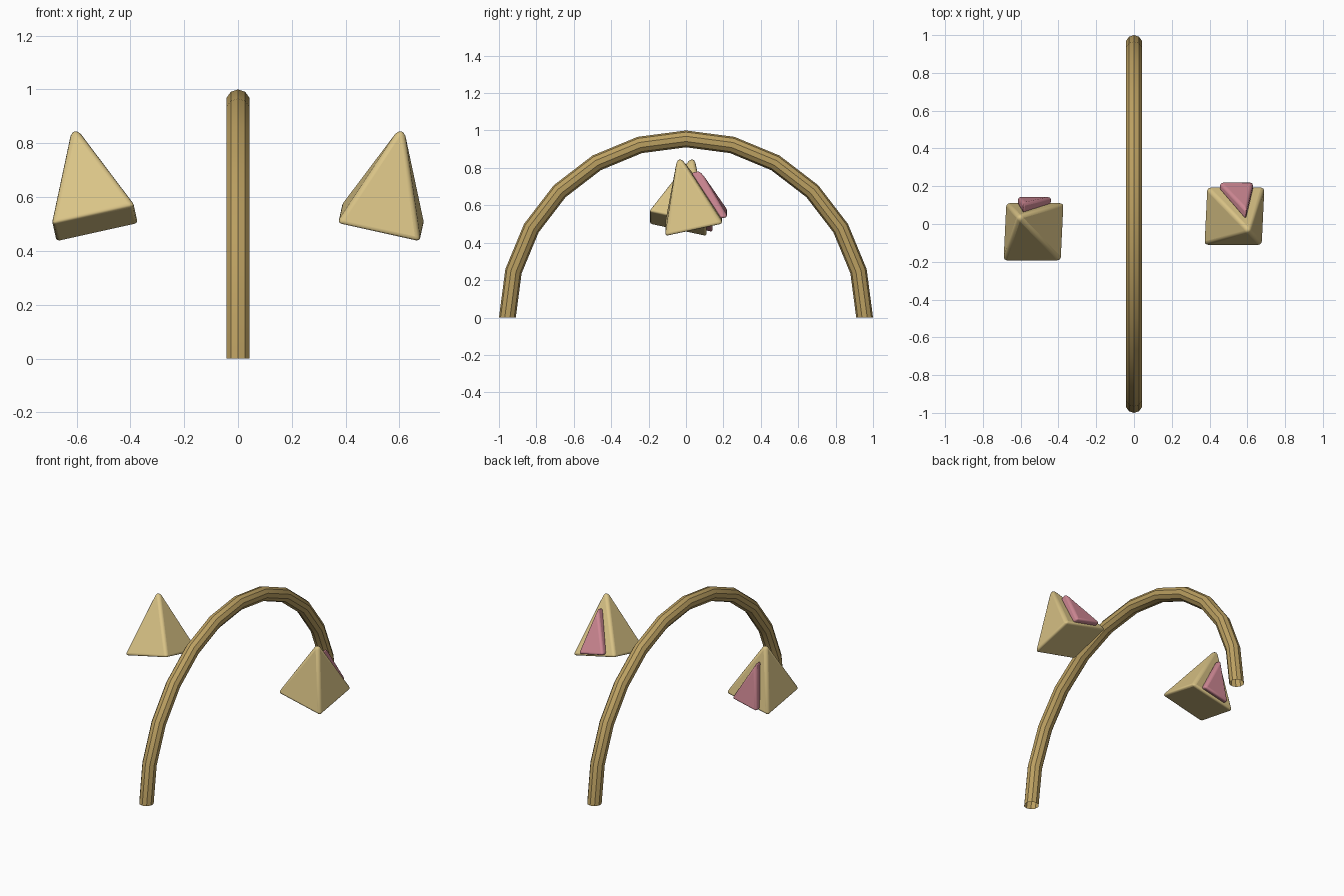
import bpy, bmesh
from math import radians, pi, sin, cos
from mathutils import Matrix, Vector

cube = bpy.data.objects.get("Cube")
if cube:
    bpy.data.objects.remove(cube, do_unlink=True)


def material(name, rgb):
    m = bpy.data.materials.new(name)
    m.use_nodes = True
    m.diffuse_color = (*rgb, 1)
    m.node_tree.nodes["Principled BSDF"].inputs["Base Color"].default_value = (*rgb, 1)
    return m


TAN = material("band tan", (0.50, 0.35, 0.12))
CREAM = material("ear cream", (0.70, 0.55, 0.24))
PINK = material("inner ear pink", (0.63, 0.25, 0.30))


def finish(name, bm, mat, bevel=0.0, angle=30):
    bmesh.ops.recalc_face_normals(bm, faces=bm.faces)
    mesh = bpy.data.meshes.new(name)
    bm.to_mesh(mesh)
    bm.free()
    obj = bpy.data.objects.new(name, mesh)
    bpy.context.collection.objects.link(obj)
    mesh.materials.append(mat)
    if bevel:
        mod = obj.modifiers.new("rounded edges", 'BEVEL')
        mod.width = bevel
        mod.segments = 3
        mod.limit_method = 'NONE'
    bpy.ops.object.select_all(action='DESELECT')
    obj.select_set(True)
    bpy.context.view_layer.objects.active = obj
    bpy.ops.object.shade_smooth_by_angle(angle=radians(angle))
    return obj


# Arched band: ten-sided ring swept through a half circle, ends open
SIDES, TUBE, RADIUS = 10, 0.045, 0.955
bm = bmesh.new()
ring = [bm.verts.new((TUBE * sin(2 * pi * i / SIDES),
                      RADIUS + TUBE * cos(2 * pi * i / SIDES), 0))
        for i in range(SIDES)]
edges = [bm.edges.new((ring[i], ring[(i + 1) % SIDES])) for i in range(SIDES)]
bmesh.ops.spin(bm, geom=ring + edges, cent=(0, 0, 0), axis=(1, 0, 0),
               angle=pi, steps=12)
finish("head_band", bm, TAN)

# Ears: tilted rounded pyramids with a raised triangular pad at the back
HALF, HEIGHT, TILT = 0.16, 0.395, radians(12.5)


def pyramid():
    bm = bmesh.new()
    base = [bm.verts.new((x * HALF, y * HALF, 0))
            for x, y in ((-1, -1), (1, -1), (1, 1), (-1, 1))]
    tip = bm.verts.new((0, 0, HEIGHT))
    bm.faces.new(base)
    for i in range(4):
        bm.faces.new((base[i], base[(i + 1) % 4], tip))
    return bm


def pad():
    # Triangle laid against the sloped face, from inside it to just outside
    bm = bmesh.new()
    outline = ((-0.093, 0.015), (0.093, 0.015), (0, 0.285))

    def layer(low, high):
        return [bm.verts.new((x, HALF * (1 - z / HEIGHT) + (high if z > 0.1 else low), z))
                for x, z in outline]

    inner, outer = layer(-0.01, -0.01), layer(0.035, 0.05)
    bm.faces.new(inner)
    bm.faces.new(outer)
    for i in range(3):
        j = (i + 1) % 3
        bm.faces.new((inner[i], inner[j], outer[j], outer[i]))
    return bm


for side, s in (("left", 1), ("right", -1)):
    place = (Matrix.Translation(Vector((0.53 * s, 0.043 * s, 0.5)))
             @ Matrix.Rotation(TILT * s, 4, 'Y') @ Matrix.Rotation(TILT * s, 4, 'X'))
    finish(side + "_ear", pyramid(), CREAM, 0.018, 40).matrix_world = place
    finish(side + "_inner_ear", pad(), PINK, 0.015, 40).matrix_world = place
